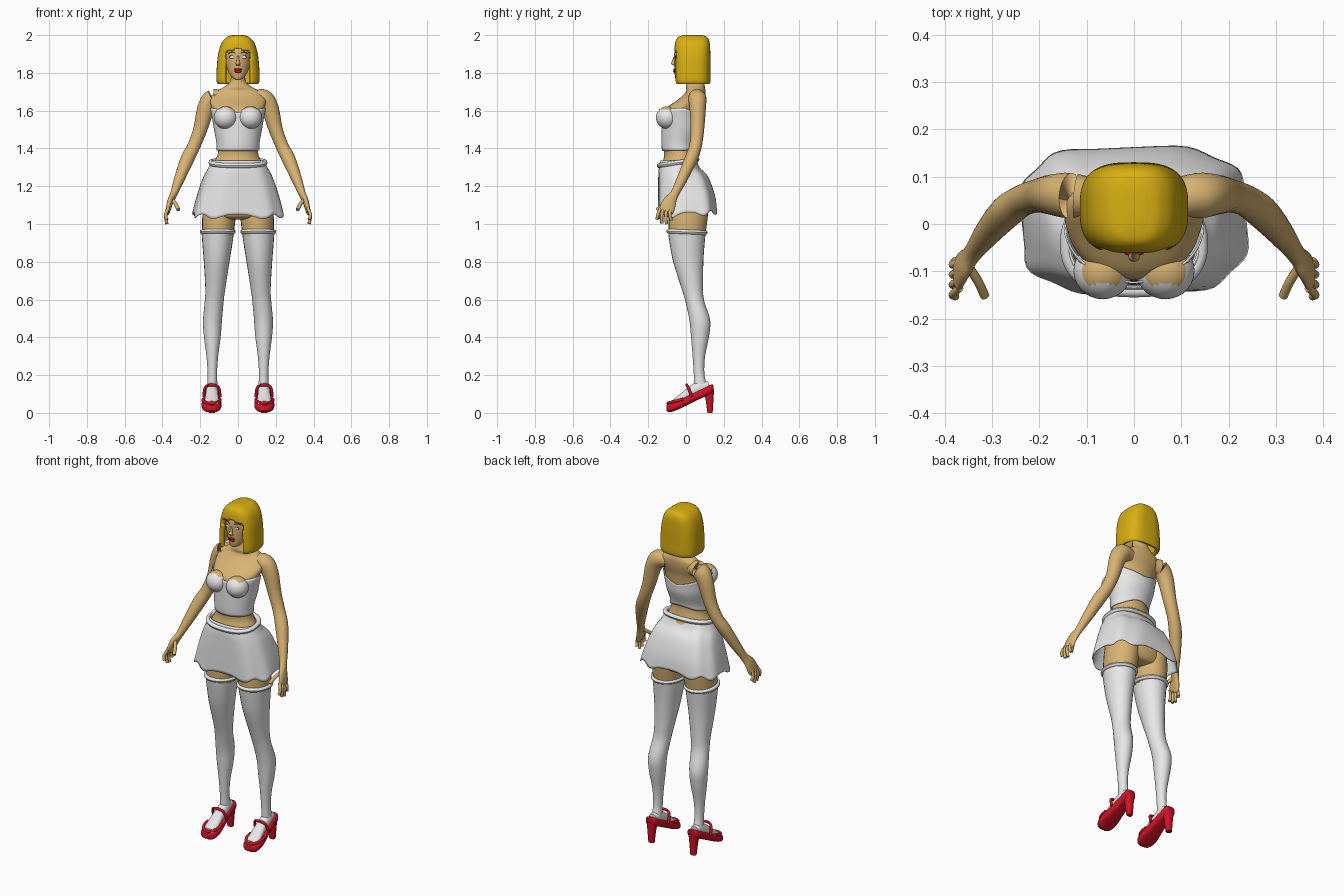
import bpy, bmesh
from math import sin, cos, pi, radians, sqrt
from mathutils import Vector

if "Cube" in bpy.data.objects:
    bpy.data.objects.remove(bpy.data.objects["Cube"])


def material(name, rgb):
    m = bpy.data.materials.new(name)
    m.use_nodes = True
    m.diffuse_color = (*rgb, 1)
    m.node_tree.nodes["Principled BSDF"].inputs["Base Color"].default_value = (*rgb, 1)
    return m


SKIN = material("skin", (.69, .45, .17))
HAIR = material("golden hair", (.69, .43, .006))
WHITE = material("white cloth", (.8, .8, .8))
RED = material("shoe red", (.65, .006, .02))
DARK = material("dark brown", (.05, .025, .015))


def finish(name, bm, mat, thickness=0, angle=45):
    bmesh.ops.recalc_face_normals(bm, faces=bm.faces)
    me = bpy.data.meshes.new(name)
    bm.to_mesh(me)
    bm.free()
    me.materials.append(mat)
    ob = bpy.data.objects.new(name, me)
    bpy.context.collection.objects.link(ob)
    bpy.ops.object.select_all(action='DESELECT')
    ob.select_set(True)
    bpy.context.view_layer.objects.active = ob
    bpy.ops.object.shade_smooth_by_angle(angle=radians(angle))
    if thickness:
        mod = ob.modifiers.new("thickness", 'SOLIDIFY')
        mod.thickness = thickness
        mod.offset = -1
    return ob


def smooth(rings, sub=4):
    """Catmull-Rom interpolation of a list of number tuples."""
    pts = [rings[0], *rings, rings[-1]]
    out = []
    for a, b, c, d in zip(pts, pts[1:], pts[2:], pts[3:]):
        for k in range(sub):
            t = k / sub
            out.append([q + .5 * t * (r - p + t * (2*p - 5*q + 4*r - s + t * (3*(q - r) + s - p)))
                        for p, q, r, s in zip(a, b, c, d)])
    return out + [list(rings[-1])]


def oval(angle, power=2):
    """Unit superellipse; angle zero is the front."""
    f = lambda v: (1 if v > 0 else -1) * abs(v) ** (2 / power)
    return f(sin(angle)), f(-cos(angle))


def grid(fn, rows, n, caps):
    """Closed rings of points fn(row, angle), bridged with quads."""
    bm = bmesh.new()
    vs = [[bm.verts.new(fn(r, 2 * pi * k / n)) for k in range(n)] for r in range(rows)]
    for lo, hi in zip(vs, vs[1:]):
        for k in range(n):
            bm.faces.new((lo[k], lo[(k+1) % n], hi[(k+1) % n], hi[k]))
    if caps:
        bm.faces.new(vs[0])
        bm.faces.new(vs[-1])
    return bm


def loft(rings, axis='z', power=2, n=24, sub=4, caps=True):
    """Rings are (x, y, z, half width, half depth)."""
    rs = smooth(rings, sub)

    def point(r, a):
        c = Vector(rs[r][:3])
        u, v = Vector((1, 0, 0)), Vector((0, 1, 0))
        if axis == 'y':
            v = Vector((0, 0, 1))
        elif axis == 'path':
            d = Vector(rs[min(r+1, len(rs)-1)][:3]) - Vector(rs[max(r-1, 0)][:3])
            v = d.cross(u if abs(d.x) < d.length * .9 else Vector((0, 0, 1))).normalized()
            u = v.cross(d).normalized()
        p, q = oval(a, power)
        return c + u * p * rs[r][3] + v * q * rs[r][4]
    return grid(point, len(rs), n, caps)


def flip(rings, s):
    return [(r[0] * s, *r[1:]) for r in rings]


def tube(points, radius):
    return loft([(*p, radius, radius) for p in points], 'path', n=12)


def ball(name, at, size, mat):
    bm = bmesh.new()
    bmesh.ops.create_uvsphere(bm, u_segments=28, v_segments=20, radius=1)
    bmesh.ops.scale(bm, vec=size, verts=bm.verts)
    bmesh.ops.translate(bm, vec=at, verts=bm.verts)
    return finish(name, bm, mat)


# Torso and neck
torso = [(0, .045, 1.81, .036, .04), (0, .05, 1.755, .042, .045), (0, .05, 1.725, .075, .05),
         (0, .052, 1.7, .12, .052), (0, .03, 1.66, .148, .07), (0, -.01, 1.61, .138, .098),
         (0, -.018, 1.56, .128, .1), (0, -.022, 1.5, .118, .098), (0, -.036, 1.42, .104, .085),
         (0, -.032, 1.36, .11, .084), (0, -.03, 1.3, .142, .1), (0, -.01, 1.2, .175, .12),
         (0, .005, 1.1, .185, .115), (0, .005, 1.04, .17, .1), (0, .005, 1.025, .1, .06)]
finish("torso", loft(torso, n=40), SKIN)
body = smooth(torso, 8)

# Strapless top: a shell that follows the torso


def top_point(r, a):
    back, side = max(0, -cos(a)), abs(sin(a))
    low = 1.388 + .03 * back ** 3
    high = 1.59 + .025 * side - .035 * back
    z = low + (high - low) * r / 16
    _, cy, _, w, d = min(body, key=lambda b: abs(b[2] - z))
    for p, q in zip(body, body[1:]):
        if q[2] <= z <= p[2]:
            f = (z - q[2]) / (p[2] - q[2])
            cy, w, d = (q[i] + (p[i] - q[i]) * f for i in (1, 3, 4))
    p, q = oval(a)
    return Vector((p * (w + .005), cy + q * (d + .005), z))


finish("strapless_top", grid(top_point, 17, 48, False), WHITE, .004)

# Skirt with a boxy flared hem, and its rolled waistband
skirt = smooth([(1.335, -.04, .138, .095), (1.29, -.035, .16, .11), (1.24, -.015, .185, .132),
                (1.14, .002, .218, .15), (1.05, .008, .24, .156)])


def skirt_point(r, a):
    z, cy, w, d = skirt[r]
    t = r / (len(skirt) - 1)
    p, q = oval(a, 2.3 + .9 * t)
    fold = 1 + .025 * t * cos(8 * a + 2)
    return Vector((p * w * fold, cy + q * d * fold, z + t * (.012 * cos(8 * a) + .012 * q)))


finish("skirt", grid(skirt_point, len(skirt), 64, False), WHITE, .004)


def ring_band(name, at, w, d, thick, dip, mat, power=2):
    def point(r, a):
        p, q = oval(a, power)
        b = 2 * pi * r / 12
        k = thick * cos(b)
        return Vector((at[0] + p * (w + k), at[1] + q * (d + k), at[2] + q * dip + thick * sin(b)))
    finish(name, grid(point, 13, 48, False), mat)


ring_band("waistband", (0, -.042, 1.325), .143, .1, .013, .016, WHITE, 2.4)

# Head
head = [(0, -.037, 1.763, .012, .014), (0, -.027, 1.772, .028, .03), (0, -.01, 1.795, .046, .05),
        (0, .008, 1.83, .061, .07), (0, .017, 1.87, .07, .08), (0, .022, 1.92, .073, .081),
        (0, .028, 1.96, .058, .062), (0, .03, 1.978, .025, .03)]
finish("head", loft(head, n=32), SKIN)
face_rings = smooth(head, 8)


def face(x, z):
    _, cy, _, w, d = min(face_rings, key=lambda r: abs(r[2] - z))
    return Vector((x, cy - d * sqrt(1 - (x / w) ** 2), z))


nose = [(0, -.057, 1.893, .005, .006), (0, -.064, 1.865, .007, .009),
        (0, -.069, 1.848, .012, .011), (0, -.06, 1.838, .008, .004)]
finish("nose", loft(nose, n=16), SKIN)
ball("upper_lip", face(0, 1.818), (.021, .006, .006), RED)
ball("lower_lip", face(0, 1.807), (.018, .007, .007), RED)
ball("mouth_line", face(0, 1.813) + Vector((0, -.004, 0)), (.014, .003, .0015), DARK)

# Bobbed hair with an opening for the face
bob = [(0, .035, 2, .025, .045), (0, .035, 1.991, .056, .075), (0, .034, 1.96, .086, .091),
       (0, .033, 1.9, .105, .096), (0, .033, 1.82, .113, .097), (0, .033, 1.76, .114, .097),
       (0, .033, 1.74, .106, .091)]
bm = loft(bob, power=2.9, n=72, sub=7)
gone = [f for f in bm.faces if f.calc_center_median().z < 1.745 and len(f.verts) > 4]
for f in bm.faces:
    c = f.calc_center_median()
    if len(f.verts) == 4 and c.y < 0 and c.z < 1.925 - 2.5 * c.x ** 2 and abs(c.x) < .07:
        gone.append(f)
bmesh.ops.delete(bm, geom=gone, context='FACES')
finish("bobbed_hair", bm, HAIR, .022)

for s, side in ((1, "left_"), (-1, "right_")):
    # Eye, lid line and brow
    at = face(.031 * s, 1.884)
    ball(side + "eye_outline", at, (.017, .003, .009), DARK)
    ball(side + "eye", at + Vector((0, -.002, -.001)), (.014, .003, .0065), WHITE)
    brow = [face(x * s, z) for x, z in ((.014, 1.903), (.032, 1.911), (.05, 1.902))]
    finish(side + "eyebrow", tube(brow, .002), DARK)

    # Bust cup, skin above the neckline
    cup = ball(side + "bust", (.066 * s, -.099, 1.563), (.062, .06, .06), WHITE)
    cup.data.materials.append(SKIN)
    for f in cup.data.polygons:
        if f.center.z > 1.606 and f.center.y > -.128:
            f.material_index = 1

    # Arm, palm, fingers and thumb
    arm = [(.08, .055, 1.665, .04, .04), (.135, .06, 1.663, .05, .048), (.17, .062, 1.61, .046, .043),
           (.2, .06, 1.5, .037, .036), (.235, .05, 1.41, .034, .033), (.27, .025, 1.34, .036, .034),
           (.31, -.02, 1.24, .028, .028), (.34, -.06, 1.16, .019, .023),
           (.358, -.085, 1.12, .016, .035), (.37, -.103, 1.075, .013, .04), (.373, -.11, 1.06, .008, .03)]
    finish(side + "arm", loft(flip(arm, s), 'path'), SKIN)
    for i, tip in enumerate((1.025, 1.004, 1.0, 1.02)):
        y = -.135 + .018 * i
        path = [(.368 * s, y, 1.085), (.383 * s, y - .014 + .003 * i, 1.05),
                (.377 * s, y - .018 + .007 * i, tip)]
        finish(f"{side}finger_{i + 1}", tube(path, .0085), SKIN)
    thumb = [(.35 * s, -.09, 1.13), (.33 * s, -.12, 1.105), (.315 * s, -.152, 1.075)]
    finish(side + "thumb", tube(thumb, .01), SKIN)

    # Thigh, stocking and its cuff
    thigh = [(.092, .015, 1.14, .085, .105), (.1, .012, 1.05, .089, .105), (.106, .005, .94, .083, .097)]
    finish(side + "thigh", loft(flip(thigh, s)), SKIN)
    stocking = [(.107, .005, .96, .086, .1), (.109, .006, .9, .08, .093), (.113, .012, .8, .068, .08),
                (.12, .033, .66, .053, .057), (.126, .047, .59, .05, .05), (.135, .073, .49, .05, .055),
                (.136, .074, .4, .044, .047), (.136, .068, .3, .031, .033), (.136, .069, .21, .025, .028),
                (.136, .076, .15, .027, .034), (.136, .08, .125, .026, .036)]
    finish(side + "stocking", loft(flip(stocking, s)), WHITE)
    ring_band(side + "stocking_cuff", (.107 * s, .005, .958), .083, .097, .012, -.004, WHITE)

    # Foot and toes
    foot = [(.137, .118, .14, .024, .024), (.137, .07, .13, .03, .042), (.138, .01, .1, .033, .034),
            (.139, -.045, .064, .038, .024), (.14, -.08, .048, .034, .014)]
    finish(side + "foot", loft(flip(foot, s), 'y'), WHITE)
    for i in range(5):
        x = .112 + .014 * i
        ball(f"{side}toe_{i + 1}", (x * s, -.08 + .004 * i, .05), (.008, .014, .009), WHITE)

    # Shoe: sloped sole, raised toe rim, tapered heel and ankle strap
    sole = [(.14, -.104, .026, .022, .014), (.14, -.085, .028, .044, .024), (.14, -.04, .043, .053, .024),
            (.139, .02, .072, .045, .024), (.138, .08, .102, .037, .025), (.138, .13, .124, .034, .025),
            (.138, .146, .13, .022, .017)]
    finish(side + "shoe_sole", loft(flip(sole, s), 'y', 3.2), RED)
    rim = [((.14 + .046 * sin(a)) * s, -.035 - .06 * cos(a), .052 + .016 * (1 - cos(a)))
           for a in (k * pi / 10 for k in range(-6, 7))]
    finish(side + "toe_rim", tube(rim, .008), RED)
    heel = [(.138, .118, .125, .032, .03), (.138, .124, .08, .024, .022), (.138, .127, 0, .017, .014)]
    finish(side + "shoe_heel", loft(flip(heel, s), power=2.6), RED)
    strap = [((.138 + x) * s, y, z) for x, y, z in
             ((-.044, .03, .085), (-.037, .014, .13), (-.018, .005, .146),
              (.018, .005, .146), (.037, .014, .13), (.044, .03, .085))]
    finish(side + "ankle_strap", tube(strap, .0075), RED)
